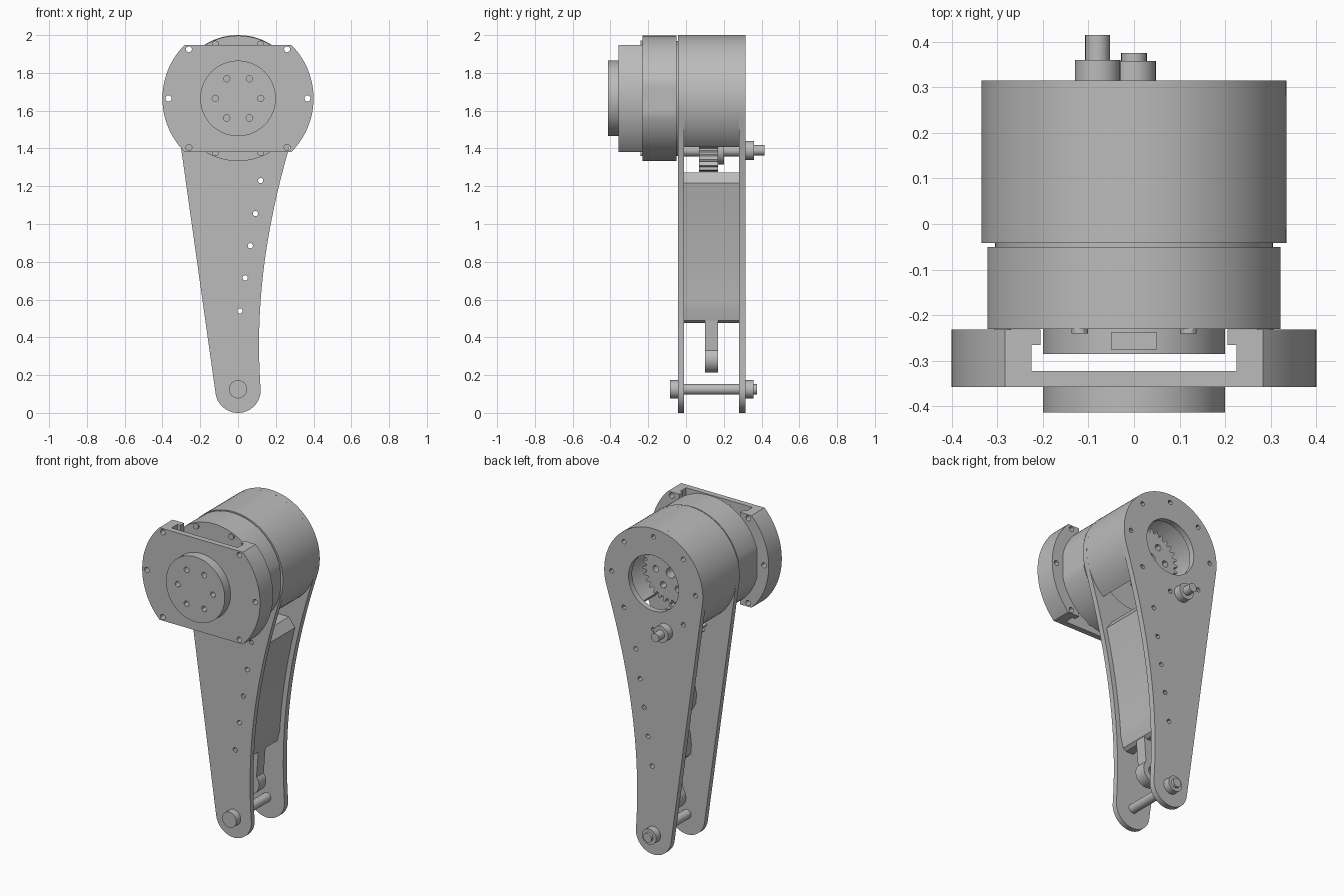
import bpy, bmesh
from math import sin, cos, pi, radians
from mathutils import Vector
from mathutils.geometry import interpolate_bezier

if "Cube" in bpy.data.objects:
    bpy.data.objects.remove(bpy.data.objects["Cube"])

grey = bpy.data.materials.new("machined grey")
grey.use_nodes = True
grey.diffuse_color = (0.5, 0.5, 0.5, 1)
grey.node_tree.nodes["Principled BSDF"].inputs["Base Color"].default_value = (0.5, 0.5, 0.5, 1)

HUB = 1.665      # height of the joint axis
PIN = 0.125      # height of the lower pivot
parts = []


def arc(x, z, r, a0, a1, n=64):
    """Points on an arc, angles in degrees."""
    return [(x + r * cos(radians(a0 + (a1 - a0) * i / n)),
             z + r * sin(radians(a0 + (a1 - a0) * i / n))) for i in range(n + 1)]


def circle(x, z, r, n=64):
    return arc(x, z, r, 0, 360, n)[:-1]


def ring_of_holes(r, count, hole, start=0):
    return [circle(r * cos(a), HUB + r * sin(a), hole, 12)
            for a in (radians(start) + 2 * pi * i / count for i in range(count))]


def prism(name, loops, y0, y1):
    """Extrude an outline in x-z, with optional holes, from y0 to y1."""
    curve = bpy.data.curves.new(name, 'CURVE')
    curve.dimensions = '2D'
    curve.fill_mode = 'BOTH'
    curve.extrude = abs(y1 - y0) / 2
    for loop in loops:
        spline = curve.splines.new('POLY')
        spline.points.add(len(loop) - 1)
        for p, (x, z) in zip(spline.points, loop):
            p.co = (x, z, 0, 1)
        spline.use_cyclic_u = True
    temp = bpy.data.objects.new(name + " outline", curve)
    bpy.context.collection.objects.link(temp)
    bpy.context.view_layer.update()
    dg = bpy.context.evaluated_depsgraph_get()
    mesh = bpy.data.meshes.new_from_object(temp.evaluated_get(dg))
    bpy.data.objects.remove(temp)
    bm = bmesh.new()
    bm.from_mesh(mesh)
    for v in bm.verts:
        v.co = Vector((v.co.x, (y0 + y1) / 2 - v.co.z, v.co.y))
    bmesh.ops.remove_doubles(bm, verts=bm.verts, dist=1e-5)
    bmesh.ops.recalc_face_normals(bm, faces=bm.faces)
    bm.to_mesh(mesh)
    bm.free()
    mesh.materials.clear()
    mesh.materials.append(grey)
    ob = bpy.data.objects.new(name, mesh)
    bpy.context.collection.objects.link(ob)
    parts.append(ob)
    return ob


def rod(name, x, z, r, y0, y1, n=32):
    return prism(name, [circle(x, z, r, n)], y0, y1)


def gear(x, z, r, depth, teeth):
    pts = []
    for i in range(teeth):
        for f, rad in ((0, r - depth), (0.3, r - depth), (0.45, r), (0.75, r)):
            a = 2 * pi * (i + f) / teeth
            pts.append((x + rad * cos(a), z + rad * sin(a)))
    return pts


# Leg side plates: round hub, straight rear edge, hollow front edge
edge = [(p.x, p.y) for p in interpolate_bezier(
    Vector((0.12, 0.12)), Vector((0.085, 0.6)),
    Vector((0.155, 1.05)), Vector((0.3186, 1.5615)), 40)]
outline = arc(0, HUB, 0.335, -18, 188) + arc(0, 0.12, 0.12, 188, 360, 32)[:-1] + edge[:-1]
bolt_spots = [(0.12, 1.23), (0.092, 1.055), (0.065, 0.885), (0.038, 0.715), (0.01, 0.54)]
bolt_holes = [circle(x, z, 0.014, 12) for x, z in bolt_spots]
rim_holes = ring_of_holes(0.285, 8, 0.014)
prism("front_leg_plate", [outline, circle(0, HUB, 0.26)] + bolt_holes, -0.042, -0.01)
prism("back_leg_plate", [outline, circle(0, HUB, 0.17)] + bolt_holes + rim_holes, 0.28, 0.315)

# Hub housing wall, open underneath
prism("hub_housing", [arc(0, HUB, 0.335, -50, 230) + arc(0, HUB, 0.29, 230, -50)], -0.01, 0.28)

# Spacer block between the plates, hollow on its rear side
outer = [(x - 0.03, z) for x, z in edge if 0.53 < z < 1.23]
inner = [(0.15, 1.272), (0.08, 1.272), (0.05, 1.25), (0.0, 1.12), (-0.045, 0.97),
         (-0.065, 0.88), (-0.06, 0.82), (-0.035, 0.775), (-0.005, 0.74), (-0.005, 0.69),
         (-0.022, 0.63), (-0.03, 0.56), (-0.025, 0.5), (0.0, 0.475), (0.05, 0.475), (0.07, 0.49)]
prism("spacer_block", [outer + inner] + bolt_holes, -0.01, 0.28)

# Stop tab with an eye at its end
prism("stop_tab", [[(0.07, 0.52), (0.0, 0.52)] + arc(0, 0.285, 0.072, 140, 400, 32),
                   circle(0, 0.285, 0.035, 24)], 0.1, 0.17)

# Lower pivot bolt
rod("pivot_bolt_head", 0, PIN, 0.048, -0.085, -0.042)
rod("pivot_bolt_shank", 0, PIN, 0.028, -0.042, 0.375)
rod("pivot_bolt_nut", 0, PIN, 0.048, 0.315, 0.358)

# Idler shaft with pinion, and the drive gear inside the hub
IX, IZ = -0.08, 1.39
rod("idler_shaft", IX, IZ, 0.033, -0.03, 0.315)
rod("idler_shaft_nut", IX, IZ, 0.05, 0.315, 0.36)
rod("idler_shaft_tip", IX, IZ, 0.027, 0.36, 0.415)
rod("idler_collar", IX, IZ, 0.075, 0.17, 0.2)
prism("idler_pinion", [gear(IX, IZ, 0.115, 0.025, 18)], 0.07, 0.17)
prism("drive_gear", [gear(0, HUB, 0.19, 0.025, 30), circle(0, HUB, 0.03, 24)]
      + ring_of_holes(0.1, 6, 0.02), 0.07, 0.15)
rod("drive_hub", 0, HUB, 0.06, -0.04, 0.07)

# Motor body, with flats on both sides and a narrow neck behind
rod("motor_neck", 0, HUB, 0.305, -0.052, -0.03, 64)
body = [(max(-0.322, min(0.322, x)), z) for x, z in circle(0, HUB, 0.332, 96)]
prism("motor_body", [body], -0.23, -0.05)
for i in range(8):
    a = radians(22.5 + 45 * i)
    rod("motor_screw", 0.312 * cos(a), HUB + 0.312 * sin(a), 0.018, -0.24, -0.205, 12)
rod("motor_boss", 0, HUB, 0.2, -0.285, -0.23, 64)
prism("cable_socket", [[(-0.05, 1.8), (0.05, 1.8), (0.05, 1.885), (-0.05, 1.885)]], -0.275, -0.238)

# Output bracket: a disc with flat top and bottom, and two ears reaching back
FLAT = 45
face = arc(0, HUB, 0.4, -FLAT, FLAT) + arc(0, HUB, 0.4, 180 - FLAT, 180 + FLAT)
screw_holes = {s: [circle(s * 0.26, HUB + 0.26, 0.016, 16), circle(s * 0.26, HUB - 0.26, 0.016, 16),
                   circle(s * 0.368, HUB, 0.016, 16)] for s in (-1, 1)}
prism("bracket_face", [face] + screw_holes[-1] + screw_holes[1], -0.358, -0.323)
for s, side in ((1, "left"), (-1, "right")):
    rim = [(s * x, z) for x, z in arc(0, HUB, 0.4, -FLAT, FLAT)]
    for name, inset, y0, y1 in (("ear", 0.225, -0.323, -0.265), ("ear_lip", 0.205, -0.265, -0.231)):
        back = [(s * inset, HUB + 0.283), (s * inset, HUB - 0.283)]
        prism(f"bracket_{side}_{name}", [rim + back] + screw_holes[s], y0, y1)

# Output flange with six bolt holes
prism("output_flange", [circle(0, HUB, 0.2)] + ring_of_holes(0.12, 6, 0.017), -0.414, -0.358)

# Smooth the round walls, keep the edges sharp
bpy.ops.object.select_all(action='DESELECT')
for ob in parts:
    ob.select_set(True)
bpy.context.view_layer.objects.active = parts[0]
bpy.ops.object.shade_smooth_by_angle(angle=radians(30))
